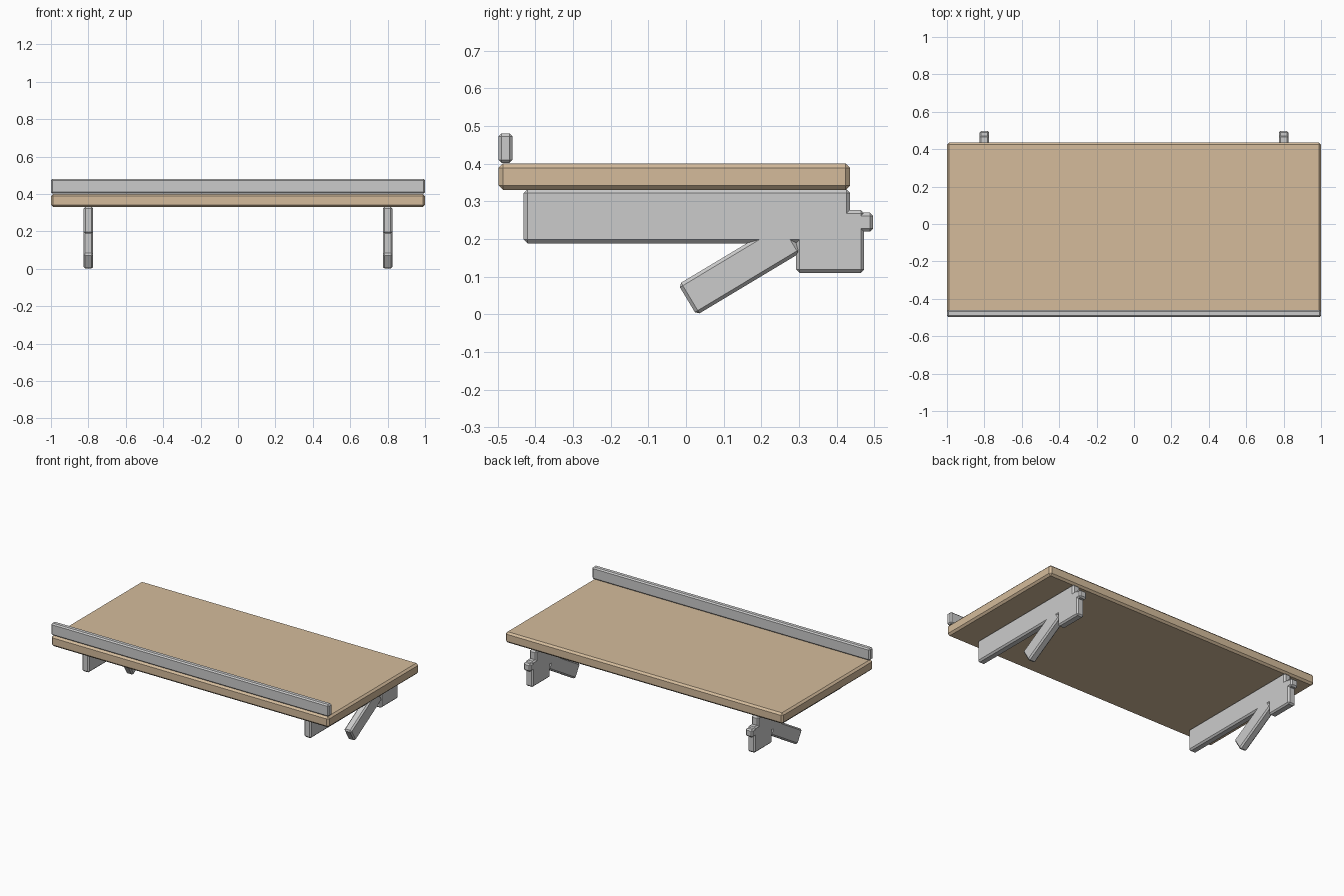
import bpy, math

if "Cube" in bpy.data.objects:
    bpy.data.objects.remove(bpy.data.objects["Cube"])

wood = bpy.data.materials.new("wood")
wood.diffuse_color = (0.66, 0.50, 0.33, 1)
wood.use_nodes = True
wood.node_tree.nodes["Principled BSDF"].inputs["Base Color"].default_value = wood.diffuse_color


def box(name, x, y, z, bevel, tilt=0.0, mat=None):
    """Chamfered box from (min, max) ranges, optionally tilted about x."""
    rng = (x, y, z)
    bpy.ops.mesh.primitive_cube_add(size=1, location=[(a + b) / 2 for a, b in rng])
    ob = bpy.context.object
    ob.name = name
    ob.scale = [b - a for a, b in rng]
    bpy.ops.object.transform_apply(location=False, rotation=False, scale=True)
    ob.rotation_euler.x = tilt
    mod = ob.modifiers.new("chamfer", 'BEVEL')
    mod.width = bevel
    mod.segments = 1
    if mat:
        ob.data.materials.append(mat)
    return ob


# Shelf board and front lip rail
box("shelf_board", (-1, 1), (-0.498, 0.436), (0.33, 0.40), 0.012, mat=wood)
box("front_rail", (-1, 1), (-0.498, -0.46), (0.402, 0.48), 0.008)

# Two wall brackets
for side, cx in (("left", -0.8), ("right", 0.8)):
    w = (cx - 0.026, cx + 0.026)
    box(side + "_bracket_arm", w, (-0.431, 0.436), (0.188, 0.332), 0.010)
    box(side + "_bracket_block", w, (0.292, 0.473), (0.11, 0.277), 0.009)
    box(side + "_bracket_peg", w, (0.445, 0.497), (0.219, 0.27), 0.009)
    # diagonal brace, centred between its lower and upper ends
    cy, cz, length, depth = 0.143, 0.122, 0.325, 0.095
    box(side + "_brace", w, (cy - length / 2, cy + length / 2),
        (cz - depth / 2, cz + depth / 2), 0.009, tilt=math.radians(31))
